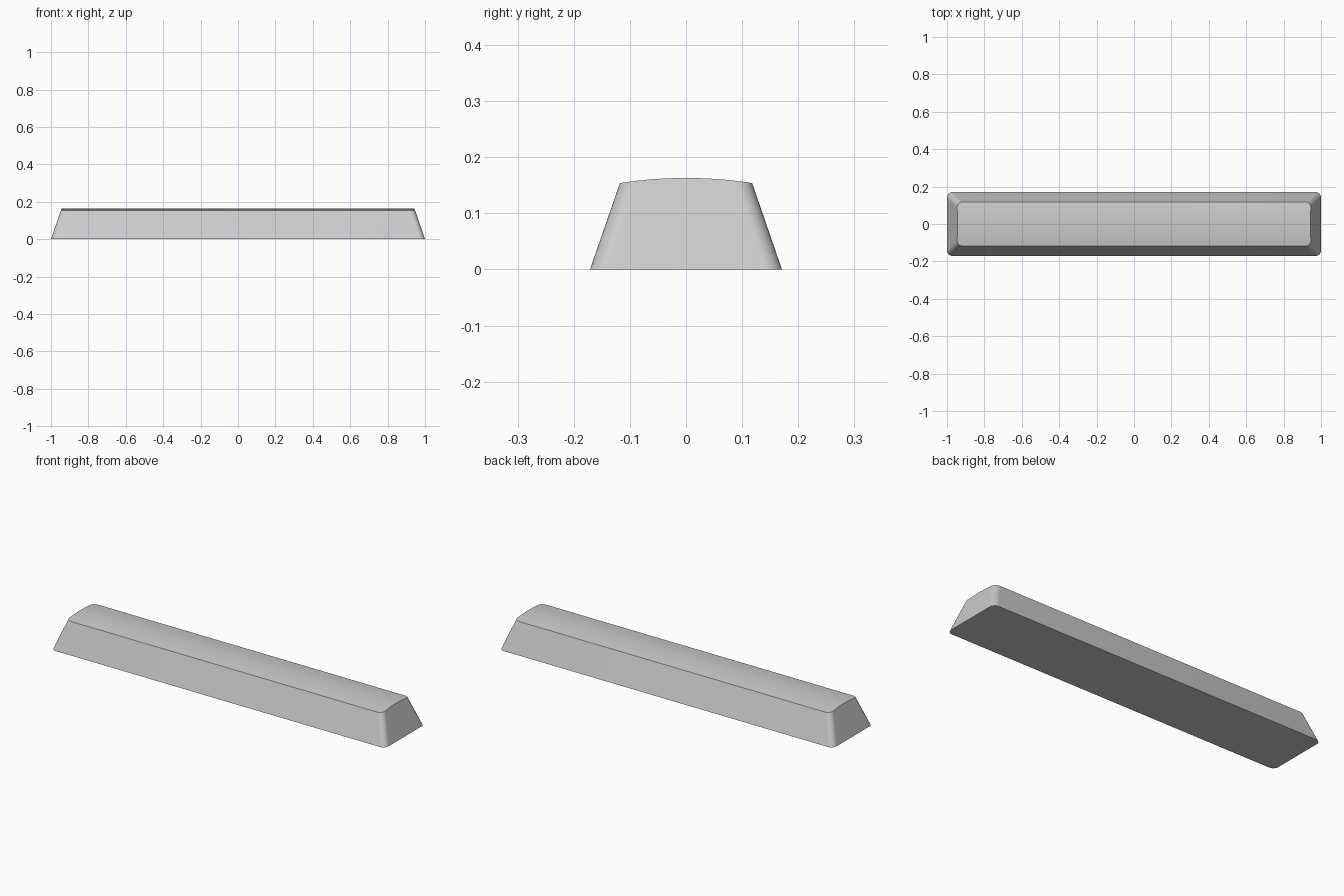
import bpy, bmesh, math

if "Cube" in bpy.data.objects:
    bpy.data.objects.remove(bpy.data.objects["Cube"])

HX, HY, R = 1.0, 0.171, 0.03      # base half sizes, corner radius
EDGE, CROWN = 0.154, 0.163        # top height at the long edges / centre line
TAPER = 0.345                     # wall inset per unit of height
TOP_HY = HY - TAPER * EDGE
ARC, SPAN = 8, 16


def half_outline(hx, hy):
    """Right-hand half of a rounded rectangle, front to back."""
    front = []
    for i in range(ARC + 1):
        a = math.pi / 2 * i / ARC
        front.append((hx - R + R * math.sin(a), -hy + R - R * math.cos(a)))
    s = hy - R
    mid = [(hx, -s + 2 * s * i / SPAN) for i in range(1, SPAN)]
    return front + mid + [(x, -y) for x, y in reversed(front)]


def crown_z(y):
    # Circular arc through the edge and centre heights
    h = CROWN - EDGE
    rad = (TOP_HY ** 2 + h * h) / (2 * h)
    return CROWN - rad + math.sqrt(rad * rad - y * y)


bm = bmesh.new()
base = half_outline(HX, HY)
top = [(x - TAPER * (crown_z(y) - EDGE), y, crown_z(y))
       for x, y in half_outline(HX - TAPER * EDGE, TOP_HY)]

# Matching right and left halves of both loops
br, bl = ([bm.verts.new((s * x, y, 0)) for x, y in base] for s in (1, -1))
tr, tl = ([bm.verts.new((s * x, y, z)) for x, y, z in top] for s in (1, -1))

for i in range(len(base) - 1):
    bm.faces.new((br[i], br[i + 1], tr[i + 1], tr[i]))      # right wall
    bm.faces.new((bl[i + 1], bl[i], tl[i], tl[i + 1]))      # left wall
    bm.faces.new((tl[i], tr[i], tr[i + 1], tl[i + 1]))      # domed top strip
bm.faces.new((bl[0], br[0], tr[0], tl[0]))                  # front wall
bm.faces.new((br[-1], bl[-1], tl[-1], tr[-1]))              # back wall
bm.faces.new(list(reversed(br)) + bl)                       # flat base
bmesh.ops.recalc_face_normals(bm, faces=bm.faces)

mesh = bpy.data.meshes.new("long_keycap")
bm.to_mesh(mesh)
bm.free()
cap = bpy.data.objects.new("long_keycap", mesh)
bpy.context.collection.objects.link(cap)
bpy.context.view_layer.objects.active = cap
cap.select_set(True)
bpy.ops.object.shade_smooth_by_angle(angle=math.radians(30))
